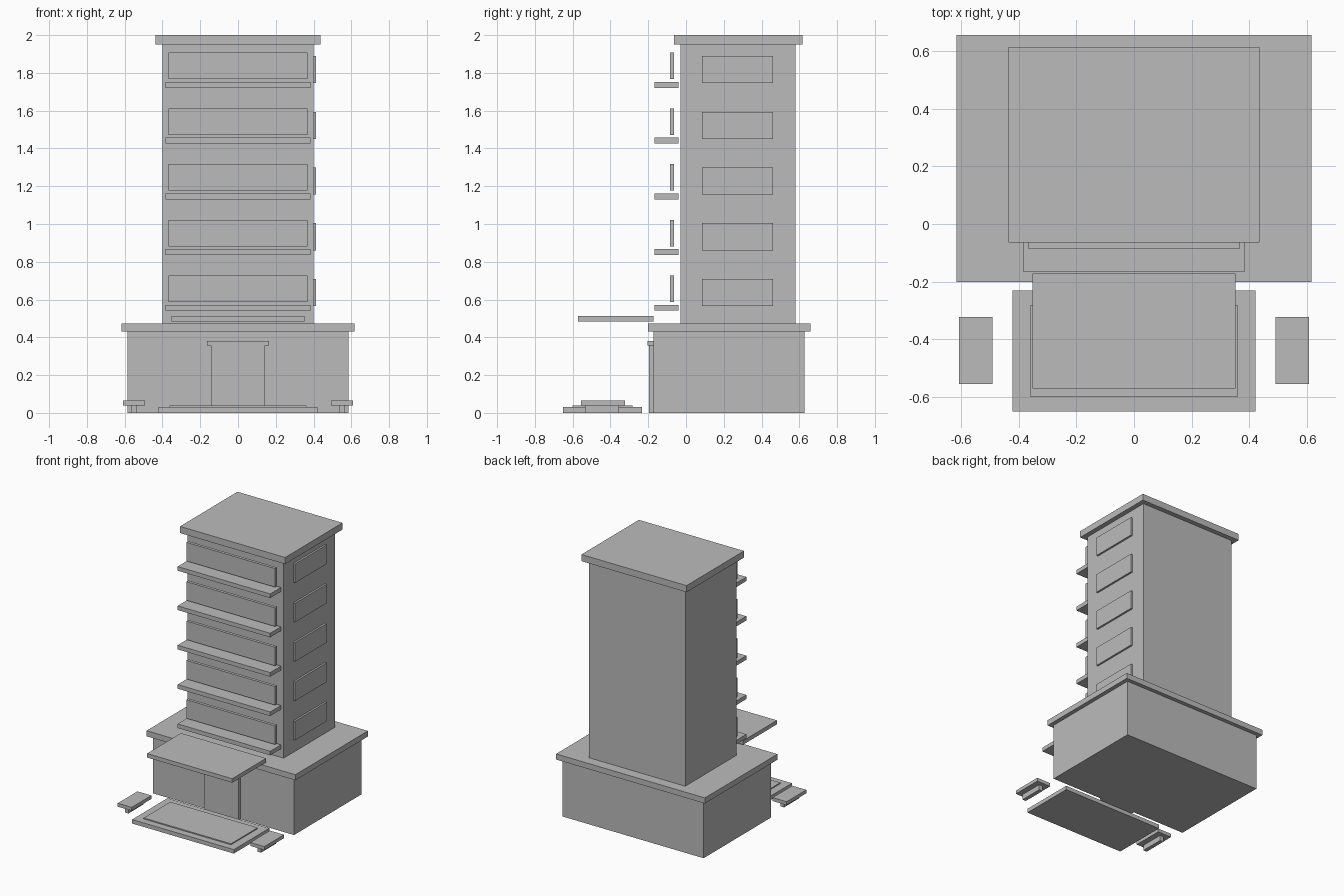
import bpy

cube = bpy.data.objects.get("Cube")
if cube:
    bpy.data.objects.remove(cube, do_unlink=True)

# Single concrete colour
concrete = bpy.data.materials.new("concrete_grey")
concrete.use_nodes = True
GREY = (0.5, 0.5, 0.5, 1)
concrete.diffuse_color = GREY
concrete.node_tree.nodes["Principled BSDF"].inputs["Base Color"].default_value = GREY


def box(name, x, y, z):
    """Add a box spanning the given (min, max) ranges."""
    spans = (x, y, z)
    bpy.ops.mesh.primitive_cube_add(size=1, location=[(a + b) / 2 for a, b in spans])
    obj = bpy.context.object
    obj.name = name
    obj.scale = [b - a for a, b in spans]
    bpy.ops.object.transform_apply(location=False, rotation=False, scale=True)
    obj.data.materials.append(concrete)
    return obj


def wide(half):
    return (-half, half)


# Podium and tower
box("podium", wide(0.586), (-0.173, 0.628), (0, 0.43))
box("podium_slab", wide(0.617), (-0.202, 0.658), (0.43, 0.472))
box("tower", wide(0.4), (-0.03, 0.58), (0.472, 1.95))
box("roof_slab", wide(0.436), (-0.064, 0.616), (1.95, 2.0))

# Balcony, front glazing and side window on every floor
FLOORS = 5
STEP = 0.295
for i in range(FLOORS):
    up = i * STEP
    box(f"balcony_{i + 1}", wide(0.384), (-0.167, -0.04), (0.541 + up, 0.572 + up))
    box(f"front_window_{i + 1}", wide(0.368), (-0.086, -0.064), (0.587 + up, 0.727 + up))
    box(f"side_window_{i + 1}", (0.397, 0.414), (0.085, 0.46), (0.566 + up, 0.709 + up))

# Entrance
box("entrance_door", wide(0.142), (-0.197, -0.17), (0, 0.358))
box("door_lintel", wide(0.163), (-0.204, -0.172), (0.358, 0.38))
box("entrance_canopy", wide(0.353), (-0.573, -0.172), (0.483, 0.513))

# Forecourt terrace
box("terrace_base", wide(0.422), (-0.652, -0.232), (0, 0.03))
box("terrace_top", wide(0.362), (-0.6, -0.284), (0.03, 0.038))

# Benches on both sides
for side, s in (("left", 1), ("right", -1)):
    box(f"{side}_bench_seat", sorted((s * 0.492, s * 0.608)), (-0.557, -0.324), (0.04, 0.066))
    box(f"{side}_bench_leg", sorted((s * 0.535, s * 0.565)), (-0.535, -0.355), (0, 0.04))
